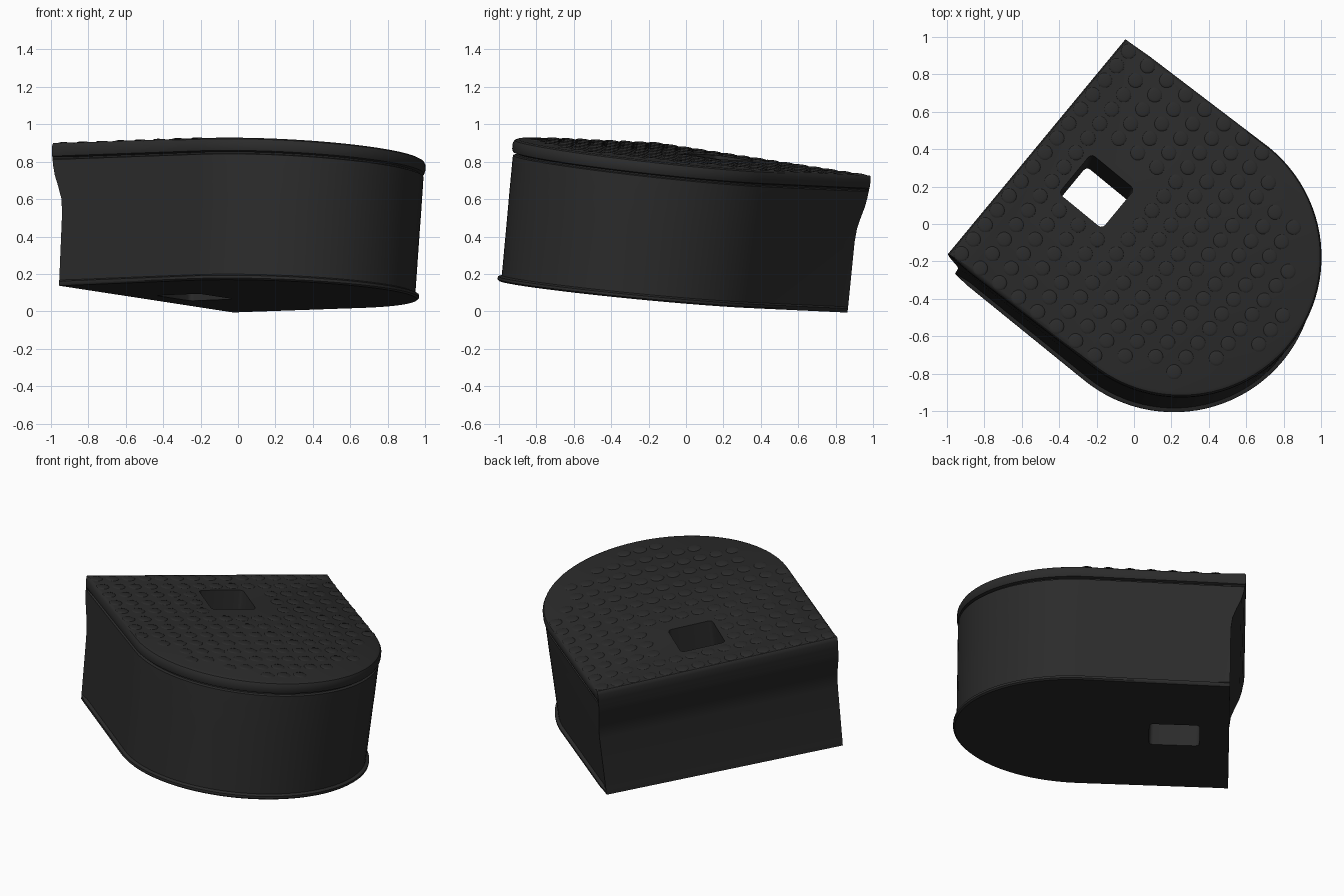
import bpy, bmesh, math
from mathutils import Matrix, Vector

old = bpy.data.objects.get("Cube")
if old:
    bpy.data.objects.remove(old)

HEIGHT, HALF, STRAIGHT = 0.738, 0.757, 0.965

# Tilted frame: x runs from the flat back to the round end, z is the block's own up
up = Vector((0.05, 0.112, 1)).normalized()
ax = Vector((0.773, -0.634, 0.0323)).normalized()
ay = up.cross(ax)
frame = Matrix((ax, ay, up)).transposed().to_4x4()
frame.translation = Vector((-0.52, 0.415, 0.8125)) - up * HEIGHT

rubber = bpy.data.materials.new("black rubber")
rubber.use_nodes = True
colour = (0.024, 0.024, 0.024, 1)
rubber.diffuse_color = colour
rubber.node_tree.nodes["Principled BSDF"].inputs["Base Color"].default_value = colour


def make(name, bm):
    bmesh.ops.recalc_face_normals(bm, faces=bm.faces)
    mesh = bpy.data.meshes.new(name)
    bm.to_mesh(mesh)
    bm.free()
    mesh.materials.append(rubber)
    obj = bpy.data.objects.new(name, mesh)
    bpy.context.collection.objects.link(obj)
    obj.matrix_world = frame
    return obj


def smooth(obj):
    bpy.ops.object.select_all(action="DESELECT")
    obj.select_set(True)
    bpy.context.view_layer.objects.active = obj
    bpy.ops.object.shade_smooth_by_angle(angle=math.radians(35))


def skew(x):
    """Sideways drift of the round end."""
    return 0.035 * min(max(x, 0) / STRAIGHT, 1)


def ring(bm, z, inset, back):
    r, corner = HALF - inset, HALF - 0.008
    low = 1 - z / HEIGHT
    pts = [(back, -corner), (0.16, -r)]
    for i in range(49):
        a = math.pi * (i / 48 - 0.5)
        pts.append((STRAIGHT + r * math.cos(a), r * math.sin(a)))
    pts += [(0.16, r), (back, corner)]
    verts = []
    for x, y in pts:
        # The underside drops and narrows toward one side
        drop = 0.015 * low * (y / HALF - 1)
        narrow = 0.03 * low * max(0, -y) / HALF * max(0, 1 - x / STRAIGHT)
        verts.append(bm.verts.new((x, y + skew(x) + narrow, z + drop)))
    return verts


# Block: foot flange, wall, groove and rounded lid as (height, side inset, back offset)
levels = [(0, 0.01, 0.073), (0.008, 0, 0.073), (0.022, 0, 0.073), (0.03, 0.02, 0.073),
          (0.38, 0.013, 0.08), (0.45, 0.011, 0.072), (0.51, 0.01, 0.05),
          (0.57, 0.009, 0.024), (0.62, 0.008, 0.011), (0.652, 0.008, 0.006),
          (0.657, 0.025, 0.005), (0.664, 0.025, 0.004), (0.67, 0.006, 0.003),
          (0.685, 0, 0), (0.715, 0, 0), (0.73, 0.008, 0.002), (HEIGHT, 0.025, 0.008)]
bm = bmesh.new()
rings = [ring(bm, *lv) for lv in levels]
for lo, hi in zip(rings, rings[1:]):
    for i in range(len(lo)):
        j = (i + 1) % len(lo)
        bm.faces.new((lo[i], lo[j], hi[j], hi[i]))
bm.faces.new(rings[0][::-1])
bm.faces.new(rings[-1])
block = make("rubber_block", bm)

# Square through-hole with slightly rounded corners, a little tighter at the top
bm = bmesh.new()
bmesh.ops.create_cube(bm, size=1, matrix=Matrix.Translation((0.4, 0.03, HEIGHT / 2))
                      @ Matrix.Diagonal((0.3, 0.3, 1.2, 1)))
corners = [e for e in bm.edges if abs(e.verts[0].co.z - e.verts[1].co.z) > 0.5]
bmesh.ops.bevel(bm, geom=corners, offset=0.025, segments=3, affect="EDGES", profile=0.5)
for v in bm.verts:
    if v.co.z > HEIGHT and v.co.y > 0.03:
        v.co.y -= 0.03
cutter = make("hole_cutter", bm)
cutter.hide_render = True
cut = block.modifiers.new("through_hole", "BOOLEAN")
cut.object = cutter
cut.solver = "EXACT"
bpy.context.view_layer.update()
bpy.context.view_layer.objects.active = block
bpy.ops.object.modifier_apply(modifier=cut.name)
bpy.data.objects.remove(cutter)
smooth(block)

# Low grip dots in rows across the lid, clear of the rim and the hole
bm = bmesh.new()
for col in range(13):
    for row in range(-7, 8):
        x, y = 0.055 + col * 0.128, row * 0.101
        if x > STRAIGHT and math.hypot(x - STRAIGHT, y) > 0.64:
            continue
        if abs(x - 0.4) < 0.2 and abs(y - 0.03) < 0.2:
            continue
        bmesh.ops.create_uvsphere(bm, u_segments=14, v_segments=8, radius=0.04,
                                  matrix=Matrix.Translation((x, y + skew(x), HEIGHT))
                                  @ Matrix.Diagonal((1, 1, 0.16, 1)))
low = [v for v in bm.verts if v.co.z < HEIGHT - 0.0005]
bmesh.ops.delete(bm, geom=low, context="VERTS")
dots = make("grip_dots", bm)
smooth(dots)
